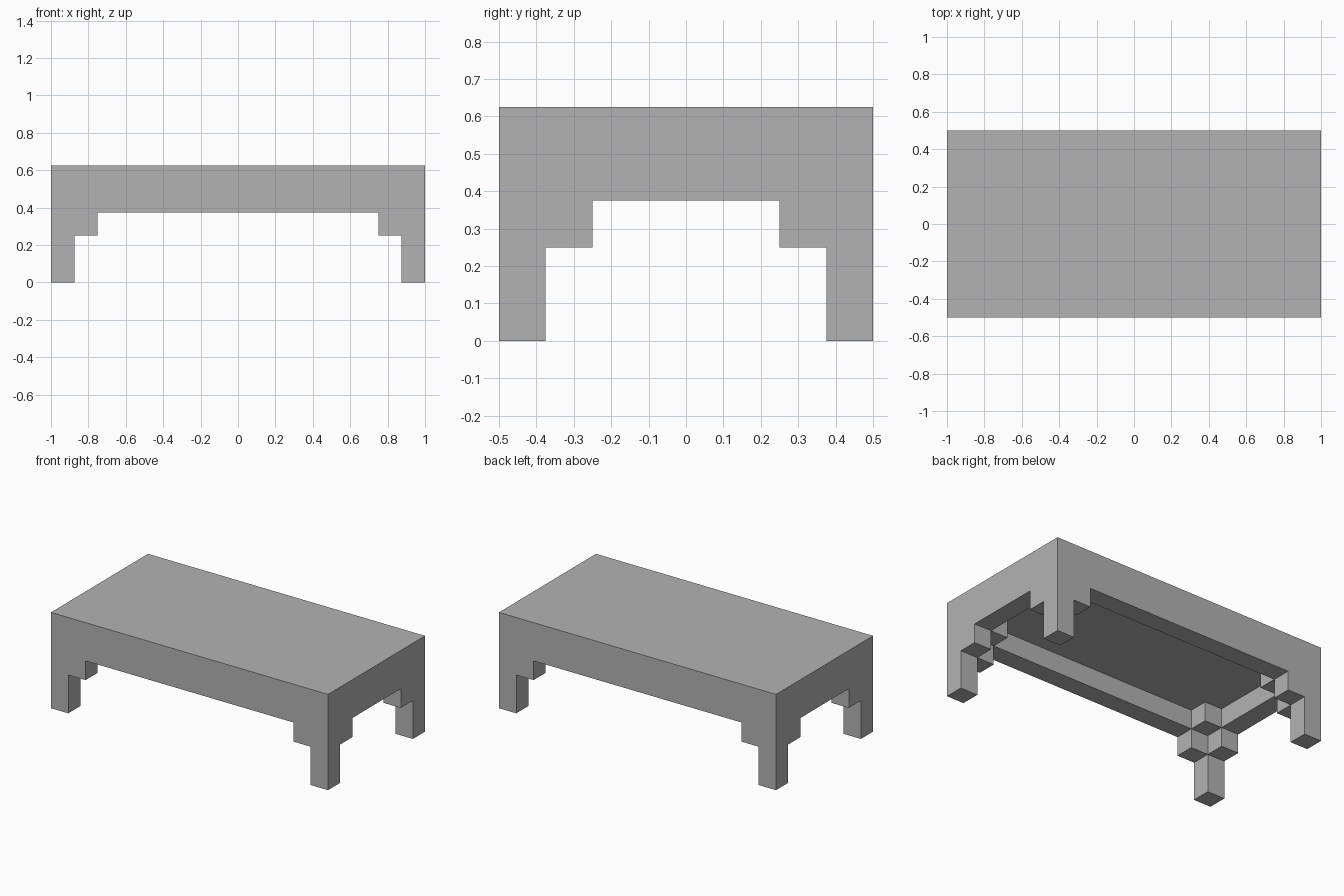
import bpy
import bmesh

default = bpy.data.objects.get("Cube")
if default:
    bpy.data.objects.remove(default, do_unlink=True)

U = 0.125                      # block unit shared by all parts
HX, HY, HEIGHT = 1.0, 0.5, 5 * U

grey = bpy.data.materials.new("grey")
grey.use_nodes = True
colour = (0.45, 0.45, 0.45, 1.0)
grey.diffuse_color = colour
grey.node_tree.nodes["Principled BSDF"].inputs["Base Color"].default_value = colour


def box(name, low, high):
    """Axis-aligned block between two opposite corners."""
    low, high = [[f(a, b) for a, b in zip(low, high)] for f in (min, max)]
    bm = bmesh.new()
    bmesh.ops.create_cube(bm, size=1.0)
    for v in bm.verts:
        v.co = [h if c > 0 else l for c, l, h in zip(v.co, low, high)]
    mesh = bpy.data.meshes.new(name)
    bm.to_mesh(mesh)
    bm.free()
    mesh.materials.append(grey)
    obj = bpy.data.objects.new(name, mesh)
    bpy.context.collection.objects.link(obj)


# Tabletop slab
box("tabletop", (-HX, -HY, 4 * U), (HX, HY, HEIGHT))

# Apron rails under the edge of the slab
for side, sy in (("front", -1), ("back", 1)):
    box(side + "_apron", (-HX, sy * HY, 3 * U), (HX, sy * (HY - U), 4 * U))
for side, sx in (("left", 1), ("right", -1)):
    box(side + "_apron", (sx * HX, U - HY, 3 * U), (sx * (HX - U), HY - U, 4 * U))

# Legs with stepped brackets and an inner corner block
for end, sy in (("front", -1), ("back", 1)):
    for side, sx in (("left", 1), ("right", -1)):
        def corner_box(part, x0, x1, y0, y1, z0, z1):
            """Block measured in units inward from this table corner."""
            box(f"{end}_{side}_{part}",
                (sx * (HX - x0 * U), sy * (HY - y0 * U), z0 * U),
                (sx * (HX - x1 * U), sy * (HY - y1 * U), z1 * U))

        corner_box("leg", 0, 1, 0, 1, 0, 3)
        corner_box("long_bracket", 1, 2, 0, 1, 2, 3)
        corner_box("short_bracket", 0, 1, 1, 2, 2, 3)
        corner_box("corner_block", 1, 2, 1, 2, 3, 4)
